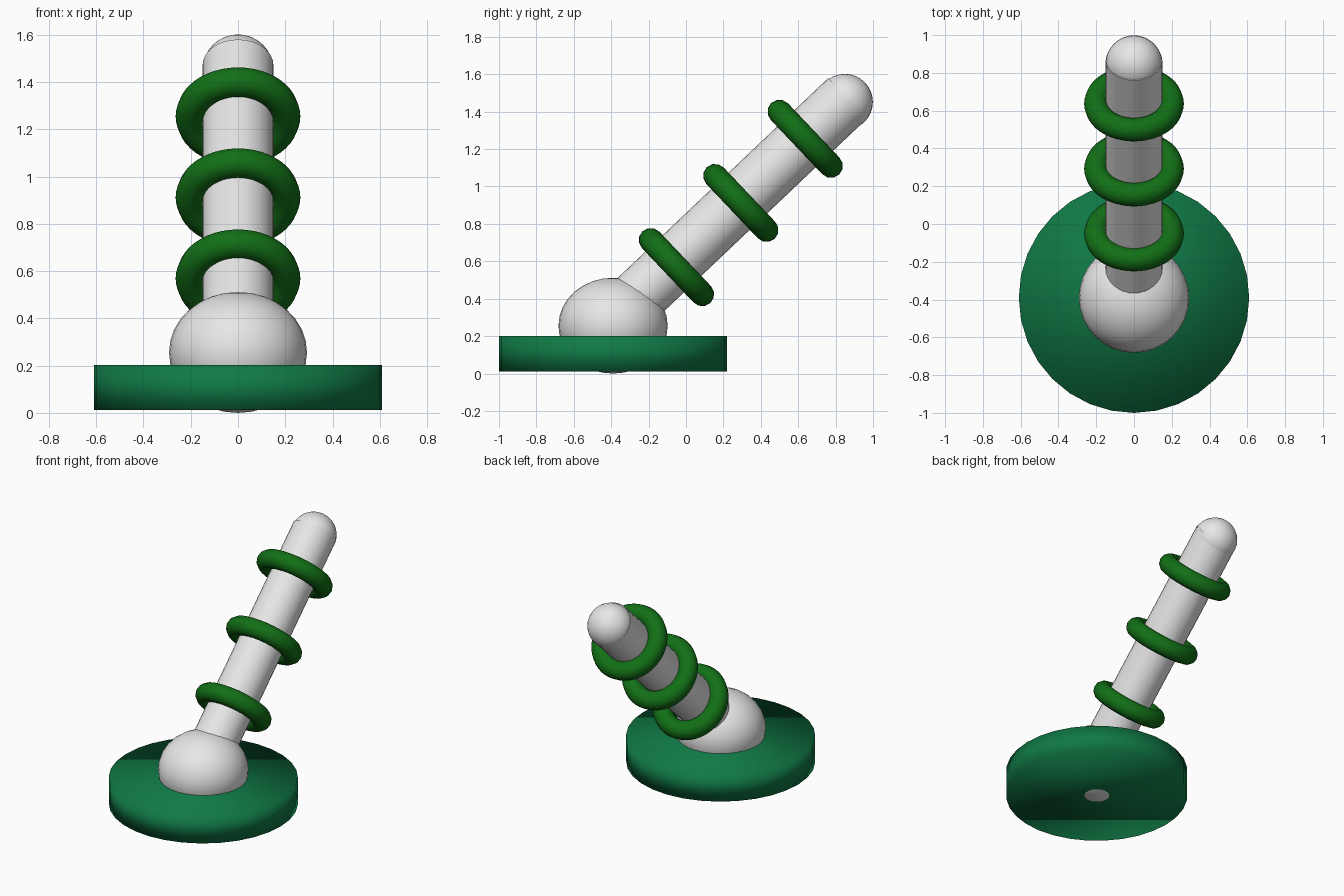
import bpy, math
from mathutils import Vector

if "Cube" in bpy.data.objects:
    bpy.data.objects.remove(bpy.data.objects["Cube"])

def material(name, rgb):
    m = bpy.data.materials.new(name)
    m.diffuse_color = (*rgb, 1)
    m.use_nodes = True
    m.node_tree.nodes["Principled BSDF"].inputs["Base Color"].default_value = m.diffuse_color
    return m

grey = material("light_grey", (0.8, 0.8, 0.8))
base_green = material("sea_green", (0.005, 0.19, 0.06))
ring_green = material("leaf_green", (0.006, 0.16, 0.008))

def finish(name, mat, angle=None):
    ob = bpy.context.object
    ob.name = name
    ob.data.materials.append(mat)
    if angle is None:
        bpy.ops.object.shade_smooth()
    else:
        bpy.ops.object.shade_smooth_by_angle(angle=math.radians(angle))
    return ob

TILT = math.radians(-46.5)  # lean from vertical towards +y

# base disc, smooth all over
bpy.ops.mesh.primitive_cylinder_add(vertices=32, radius=0.61, depth=0.19,
                                    location=(0, -0.39, 0.107))
finish("base", base_green)

# squashed ball joint, poking slightly through the base
bpy.ops.mesh.primitive_uv_sphere_add(segments=32, ring_count=16, radius=1,
                                     location=(0, -0.39, 0.256))
bpy.context.object.scale = (0.292, 0.292, 0.256)
finish("ball_joint", grey)

# leaning shaft
low, high = Vector((0, -0.35, 0.322)), Vector((0, 0.866, 1.47))
bpy.ops.mesh.primitive_cylinder_add(vertices=32, radius=0.15, depth=(high - low).length,
                                    location=(low + high) / 2, rotation=(TILT, 0, 0))
finish("shaft", grey, 40)

# rounded shaft tip
bpy.ops.mesh.primitive_uv_sphere_add(segments=32, ring_count=16, radius=0.15,
                                     location=(0, 0.849, 1.452))
finish("shaft_tip", grey)

# three rings along the shaft
for i in range(3):
    bpy.ops.mesh.primitive_torus_add(major_segments=48, minor_segments=12,
                                     major_radius=0.2, minor_radius=0.064,
                                     location=(0, -0.051 + 0.344 * i, 0.569 + 0.343 * i),
                                     rotation=(TILT, 0, 0))
    finish(f"ring_{i + 1}", ring_green)
